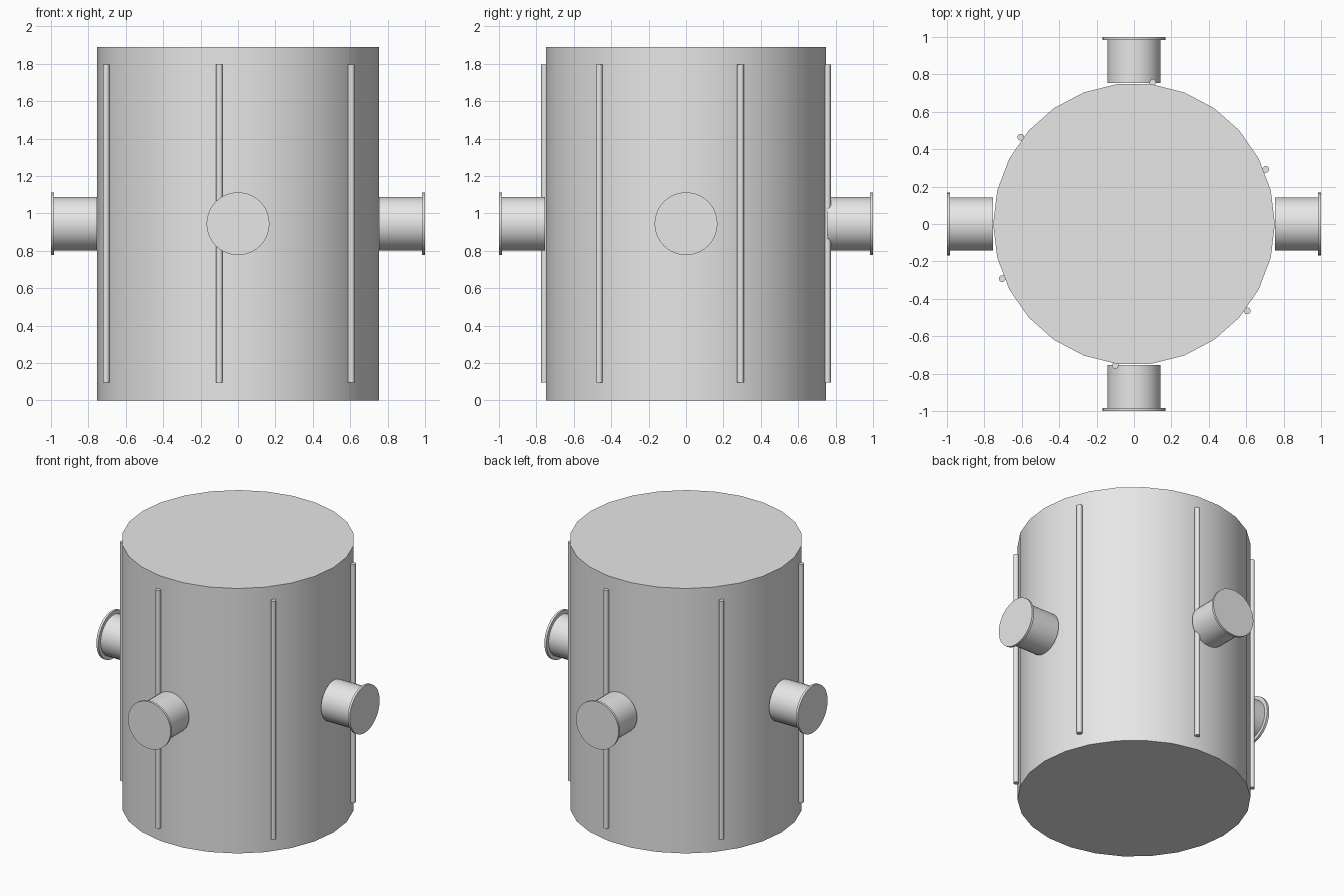
import bpy
from math import pi, radians, cos, sin
from mathutils import Vector

cube = bpy.data.objects.get("Cube")
if cube:
    bpy.data.objects.remove(cube, do_unlink=True)

HEIGHT = 1.89
BODY_R = 0.753
MID = HEIGHT / 2

grey = bpy.data.materials.new("plain_grey")
grey.use_nodes = True
grey.diffuse_color = (0.8, 0.8, 0.8, 1)
grey.node_tree.nodes["Principled BSDF"].inputs["Base Color"].default_value = (0.8, 0.8, 0.8, 1)


def cylinder(name, start, end, radius, sides, turn=0):
    """Closed cylinder running from start to end, smooth round the side."""
    start, end = Vector(start), Vector(end)
    axis = end - start
    rotation = axis.to_track_quat('Z', 'Y').to_euler()
    if turn:
        rotation.z += turn
    bpy.ops.mesh.primitive_cylinder_add(
        vertices=sides, radius=radius, depth=axis.length,
        location=(start + end) / 2, rotation=rotation)
    ob = bpy.context.object
    ob.name = name
    ob.data.materials.append(grey)
    bpy.ops.object.shade_smooth_by_angle(angle=radians(35))
    return ob


# Tank body, with a corner on the x axis
cylinder("tank_body", (0, 0, 0), (0, 0, HEIGHT), BODY_R, 26, turn=pi / 2)

# Four nozzles, each a short pipe with a thin flange
for side, angle in (("left", 0), ("back", pi / 2), ("right", pi), ("front", -pi / 2)):
    def at(r):
        return (r * cos(angle), r * sin(angle), MID)
    cylinder(side + "_nozzle_pipe", at(0.755), at(0.99), 0.143, 26)
    cylinder(side + "_nozzle_flange", at(0.984), at(1.0), 0.168, 40)

# Six upright rods spaced evenly round the wall
for i in range(6):
    a = radians(22.5 + 60 * i)
    x, y = 0.763 * cos(a), 0.763 * sin(a)
    cylinder(f"wall_rod_{i + 1}", (x, y, 0.095), (x, y, 1.795), 0.018, 16)
